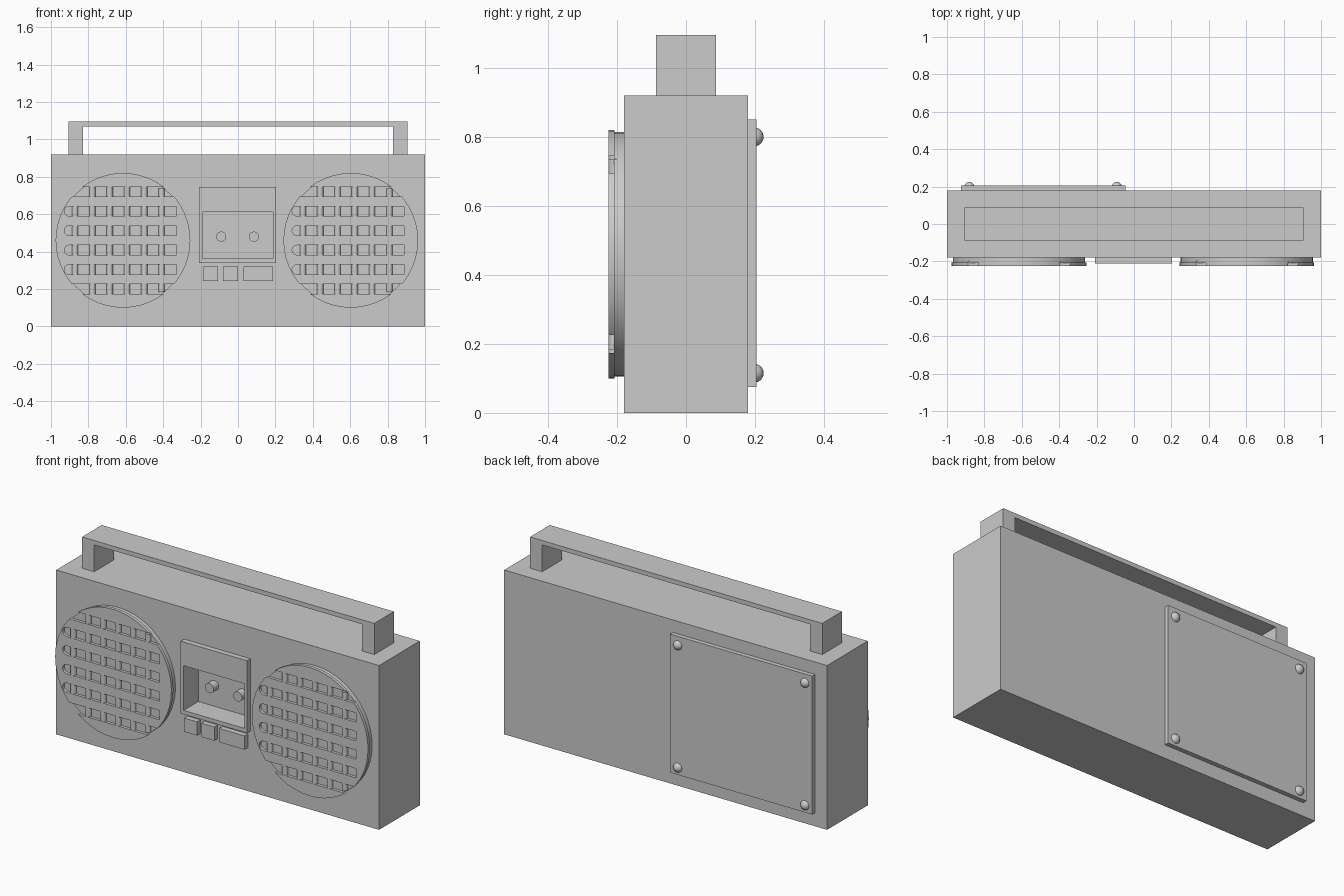
import bpy, bmesh, math
from mathutils import Matrix

if "Cube" in bpy.data.objects:
    bpy.data.objects.remove(bpy.data.objects["Cube"])


def finish(name, bm):
    bmesh.ops.recalc_face_normals(bm, faces=bm.faces)
    me = bpy.data.meshes.new(name)
    bm.to_mesh(me)
    bm.free()
    ob = bpy.data.objects.new(name, me)
    bpy.context.collection.objects.link(ob)
    return ob


def prism(bm, pts, y0, y1):
    """Extrude an (x, z) outline from y0 to y1."""
    a = bm.faces.new([bm.verts.new((x, y0, z)) for x, z in pts])
    ext = bmesh.ops.extrude_face_region(bm, geom=[a])["geom"]
    verts = [v for v in ext if isinstance(v, bmesh.types.BMVert)]
    bmesh.ops.translate(bm, verts=verts, vec=(0, y1 - y0, 0))


def shape(name, pts, y0, y1):
    bm = bmesh.new()
    prism(bm, pts, y0, y1)
    return finish(name, bm)


def rect(x0, x1, z0, z1):
    return [(x0, z0), (x1, z0), (x1, z1), (x0, z1)]


def circle(cx, cz, r, n):
    return [(cx + r * math.cos(2 * math.pi * i / n), cz + r * math.sin(2 * math.pi * i / n))
            for i in range(n)]


def smooth(ob):
    bpy.ops.object.select_all(action='DESELECT')
    ob.select_set(True)
    bpy.context.view_layer.objects.active = ob
    bpy.ops.object.shade_smooth_by_angle(angle=math.radians(35))


def cut(ob, cutter):
    m = ob.modifiers.new("cut", 'BOOLEAN')
    m.operation = 'DIFFERENCE'
    m.solver = 'EXACT'
    m.object = cutter
    bpy.context.view_layer.objects.active = ob
    bpy.ops.object.select_all(action='DESELECT')
    ob.select_set(True)
    bpy.ops.object.modifier_apply(modifier=m.name)


# Case, cassette frame and the tape well cut through both
case = shape("case", rect(-1, 1, 0, 0.92), -0.18, 0.18)
frame = shape("cassette_frame", rect(-0.208, 0.203, 0.34, 0.745), -0.21, -0.178)
well = shape("well_cutter", rect(-0.19, 0.187, 0.362, 0.612), -0.3, -0.08)
for part in (case, frame):
    cut(part, well)
bpy.data.objects.remove(well)

# Tape spindles
for x in (-0.09, 0.085):
    smooth(shape("tape_spindle", circle(x, 0.48, 0.027, 20), -0.125, -0.075))

# Push buttons
for x0, x1 in ((-0.187, -0.107), (-0.08, 0.0), (0.03, 0.187)):
    shape("push_button", rect(x0, x1, 0.243, 0.32), -0.21, -0.175)

# Carry handle
shape("carry_handle", [(-0.905, 0.915), (-0.905, 1.095), (0.905, 1.095), (0.905, 0.915),
                       (0.83, 0.915), (0.83, 1.07), (-0.83, 1.07), (-0.83, 0.915)],
      -0.087, 0.087)

# Speakers: base drum, slotted grille and rounded upright bars in the slots
CZ, R, FLOOR = 0.46, 0.36, -0.209
for cx in (-0.615, 0.603):
    smooth(shape("speaker_drum", circle(cx, CZ, 0.354, 48), FLOOR, -0.175))
    grille = shape("speaker_grille", circle(cx, CZ, R, 48), -0.225, FLOOR + 0.002)
    bm = bmesh.new()
    for i in range(6):
        z = 0.72 - 0.104 * i
        left = [(cx - 0.288 + 0.026 * math.cos(t), z + 0.026 * math.sin(t))
                for t in (math.pi * (0.5 + k / 8) for k in range(9))]
        prism(bm, left + [(cx + 0.285, z - 0.026), (cx + 0.285, z + 0.026)], -0.3, -0.15)
    slots = finish("slot_cutter", bm)
    cut(grille, slots)
    bpy.data.objects.remove(slots)
    smooth(grille)
    bm = bmesh.new()
    for k in range(6):
        dx = -0.256 + 0.0925 * k
        half = min(math.sqrt(0.345 ** 2 - dx * dx), 0.29)
        bmesh.ops.create_cone(bm, cap_ends=True, segments=16, radius1=0.017, radius2=0.017,
                              depth=2 * half, matrix=Matrix.Translation((cx + dx, -0.2078, CZ)))
    smooth(finish("grille_bars", bm))

# Rear cover and its four domed screws
shape("rear_cover", rect(-0.925, -0.045, 0.075, 0.85), 0.175, 0.205)
for x in (-0.88, -0.092):
    for z in (0.115, 0.8):
        bm = bmesh.new()
        bmesh.ops.create_uvsphere(bm, u_segments=20, v_segments=12, radius=0.027,
                                  matrix=Matrix.Translation((x, 0.198, z)))
        smooth(finish("cover_screw", bm))
